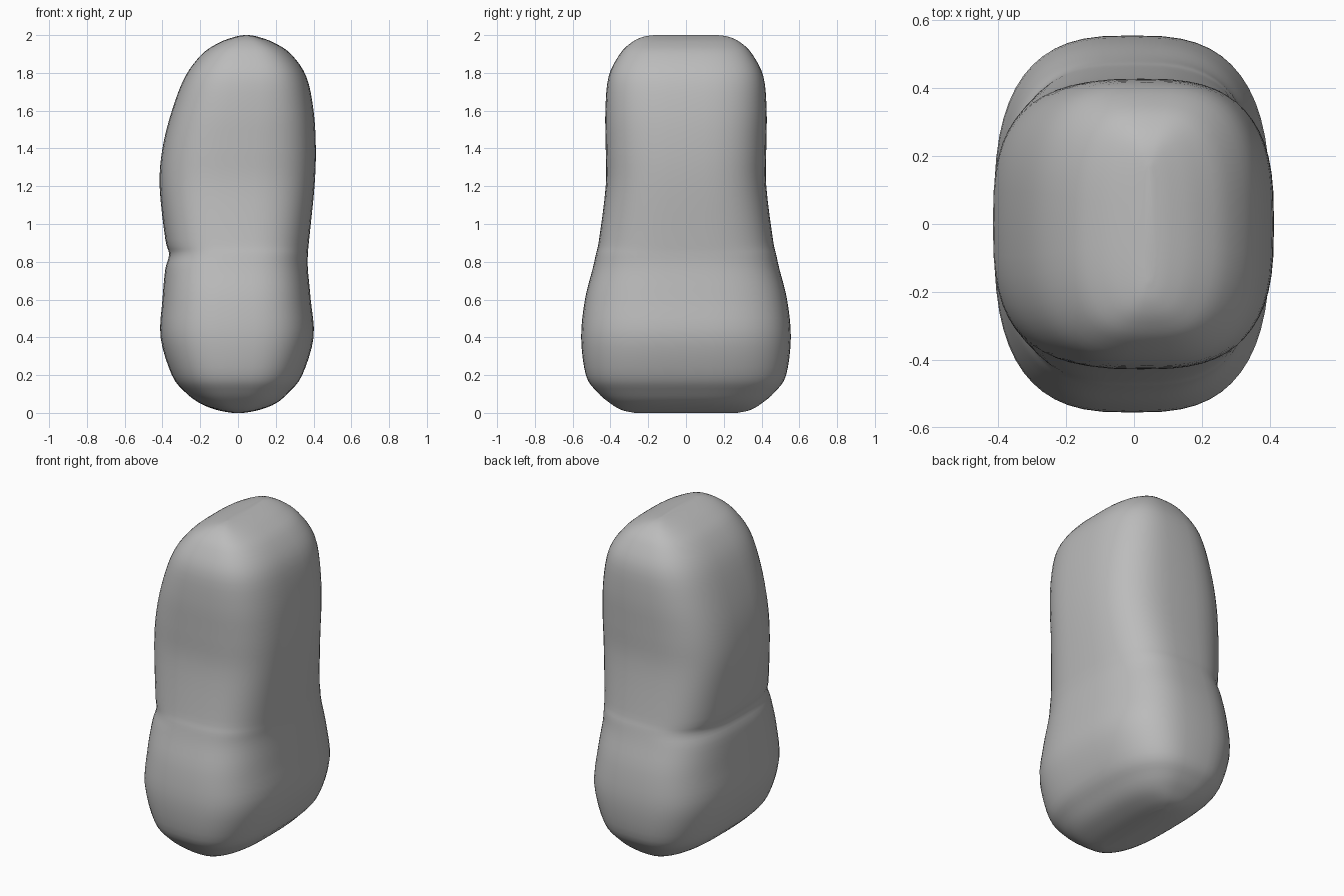
import bpy, bmesh
from math import sin, cos, tau, copysign

cube = bpy.data.objects.get("Cube")
if cube:
    bpy.data.objects.remove(cube, do_unlink=True)

SIDES = 56      # points around each cross-section
STEPS = 4       # smooth rings between two profile rows
ROUND = 2.9     # squareness of the cross-section

# Profile rows: height, right edge x, left edge x, half depth
PROFILE = [
    (0, -.03, .03, .27),
    (.015, -.11, .11, .34),
    (.05, -.2, .2, .4),
    (.11, -.28, .27, .47),
    (.2, -.35, .34, .53),
    (.4, -.41, .4, .555),
    (.6, -.4, .385, .535),
    (.76, -.385, .37, .495),
    (.84, -.365, .37, .477),
    (.92, -.385, .377, .46),
    (1.2, -.415, .405, .425),
    (1.4, -.4, .412, .425),
    (1.6, -.35, .4, .427),
    (1.78, -.28, .362, .41),
    (1.9, -.19, .28, .35),
    (1.96, -.1, .19, .29),
    (1.99, -.02, .11, .23),
    (2, .03, .06, .17),
]


def smooth_rows(rows):
    """Run a smooth spline through all the profile rows."""
    result = []
    for i in range(len(rows) - 1):
        before, start = rows[max(i - 1, 0)], rows[i]
        end, after = rows[i + 1], rows[min(i + 2, len(rows) - 1)]
        for step in range(STEPS):
            t = step / STEPS
            result.append([
                b + t / 2 * (c - a + t * (2 * a - 5 * b + 4 * c - d
                                          + t * (3 * (b - c) + d - a)))
                for a, b, c, d in zip(before, start, end, after)])
    return result + [rows[-1]]


def rounded(value):
    """Push a sine or cosine outwards to make a rounded rectangle."""
    return copysign(abs(value) ** (2 / ROUND), value)


def add_ring(bm, z, right, left, depth):
    centre, width = (left + right) / 2, (left - right) / 2
    angles = [tau * i / SIDES for i in range(SIDES)]
    return [bm.verts.new((centre + width * rounded(cos(a)),
                          depth * rounded(sin(a)), z)) for a in angles]


# Plain grey surface
grey = bpy.data.materials.new("grey")
grey.use_nodes = True
colour = (.5, .5, .5, 1)
grey.diffuse_color = colour
grey.node_tree.nodes["Principled BSDF"].inputs["Base Color"].default_value = colour

# Body: stacked rounded rings, closed at both ends
bm = bmesh.new()
rings = [add_ring(bm, *row) for row in smooth_rows(PROFILE)]
for lower, upper in zip(rings, rings[1:]):
    for i in range(SIDES):
        j = (i + 1) % SIDES
        bm.faces.new((lower[i], lower[j], upper[j], upper[i]))
bm.faces.new(rings[0][::-1])
bm.faces.new(rings[-1])
for face in bm.faces:
    face.smooth = True
mesh = bpy.data.meshes.new("body")
bm.to_mesh(mesh)
bm.free()
mesh.materials.append(grey)
body = bpy.data.objects.new("body", mesh)
bpy.context.collection.objects.link(body)
